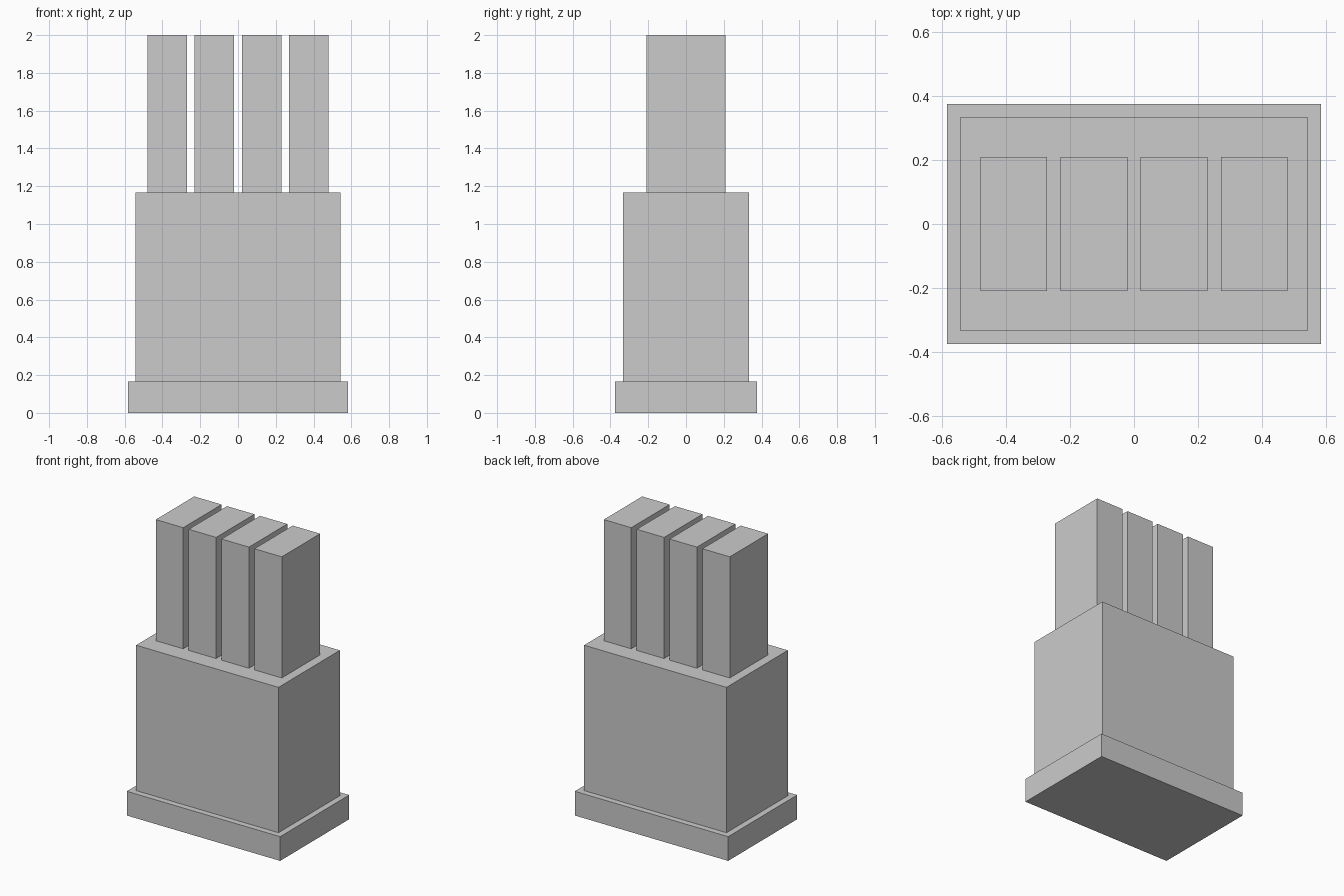
import bpy

if "Cube" in bpy.data.objects:
    bpy.data.objects.remove(bpy.data.objects["Cube"])

U = 2 / 48  # the model sits on a grid of 48 units in height


def box(name, size, x, z_bottom):
    """Box with full size (units), centred on y = 0, resting on z_bottom."""
    bpy.ops.mesh.primitive_cube_add(
        size=1, location=(x * U, 0, (z_bottom + size[2] / 2) * U))
    ob = bpy.context.object
    ob.name = name
    ob.scale = [s * U for s in size]
    bpy.ops.object.transform_apply(location=False, rotation=False, scale=True)
    return ob


# Plinth and main block
box("base", (28, 18, 4), 0, 0)
box("body", (26, 16, 24), 0, 4)

# Row of four upright bars on top
for i in range(4):
    box(f"upright_bar_{i + 1}", (5, 10, 20), -9 + 6 * i, 28)
